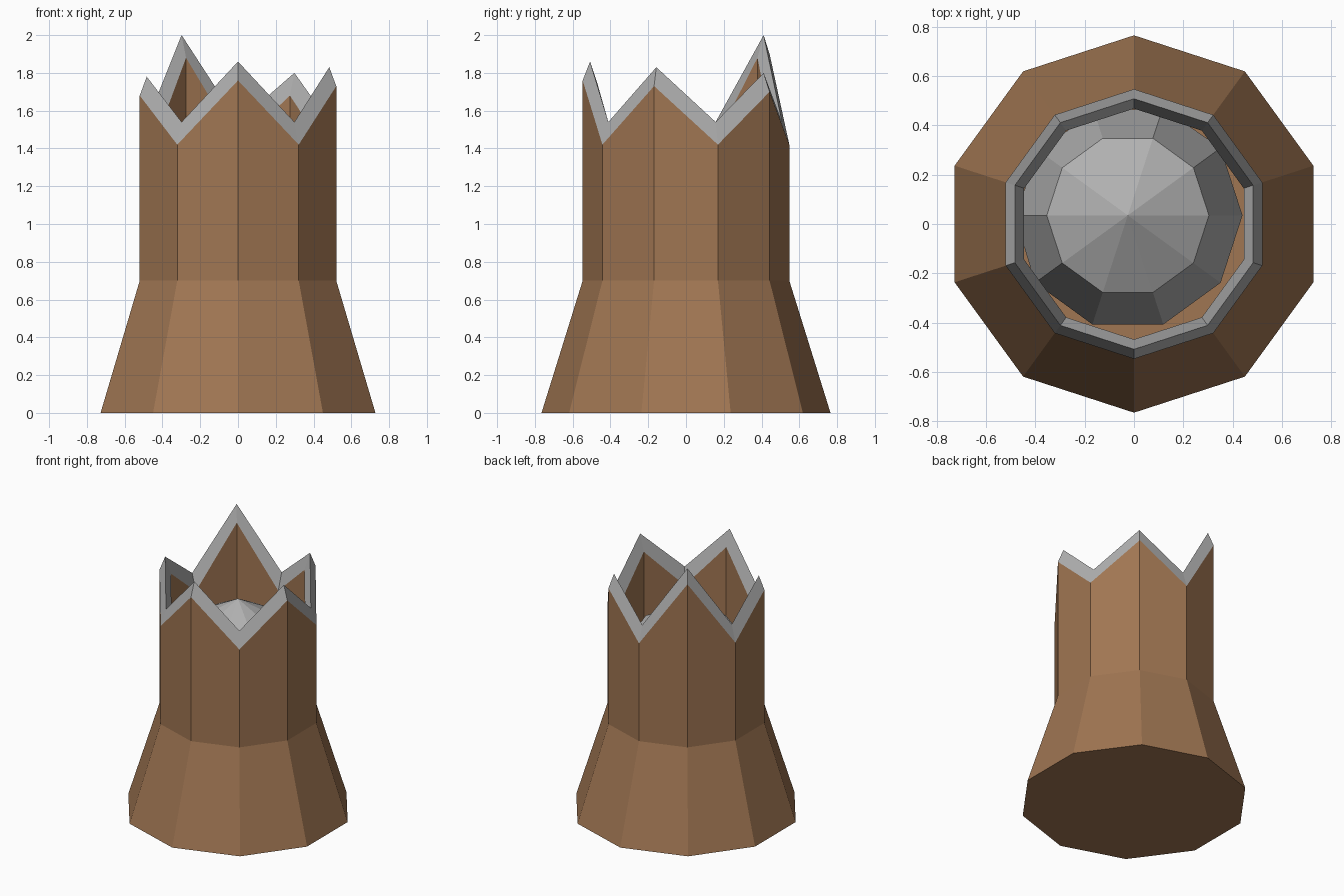
import bpy, bmesh, math
from mathutils import Matrix

SIDES = 10

cube = bpy.data.objects.get("Cube")
if cube:
    bpy.data.objects.remove(cube, do_unlink=True)


def material(name, rgb):
    mat = bpy.data.materials.new(name)
    mat.use_nodes = True
    colour = (*rgb, 1.0)
    mat.diffuse_color = colour
    mat.node_tree.nodes["Principled BSDF"].inputs["Base Color"].default_value = colour
    return mat


wood = material("brown_wood", (0.35, 0.18, 0.085))
stone = material("grey_stone", (0.44, 0.44, 0.44))


def make_object(name, bm, mats):
    mesh = bpy.data.meshes.new(name)
    bm.to_mesh(mesh)
    bm.free()
    for mat in mats:
        mesh.materials.append(mat)
    obj = bpy.data.objects.new(name, mesh)
    bpy.context.collection.objects.link(obj)
    return obj


def ring(bm, radius, heights):
    # Corners run counter-clockwise from the front (-y)
    step = 2 * math.pi / SIDES
    return [bm.verts.new((radius * math.sin(i * step), -radius * math.cos(i * step), z))
            for i, z in enumerate(heights)]


def bridge(bm, low, high, slot):
    for i in range(SIDES):
        j = (i + 1) % SIDES
        bm.faces.new((low[i], low[j], high[j], high[i])).material_index = slot


# Jagged crown: five splinter peaks with valleys between them
peaks = [1.86, 1.83, 1.80, 2.0, 1.78]
valley = 1.54
crest = [z for peak in peaks for z in (peak, valley)]
outer_edge = [z - (0.12 if z == valley else 0.1) for z in crest]
inner_edge = [z - 0.12 for z in crest]

# Hollow trunk: flared foot, straight wall, bevelled grey rim, inner wall, floor
bm = bmesh.new()
foot = ring(bm, 0.765, [0] * SIDES)
waist = ring(bm, 0.547, [0.7] * SIDES)
outer = ring(bm, 0.547, outer_edge)
ridge = ring(bm, 0.508, crest)
inner = ring(bm, 0.468, inner_edge)
floor = ring(bm, 0.468, [0.72] * SIDES)
bm.faces.new(reversed(foot))
bm.faces.new(floor)
bridge(bm, foot, waist, 0)
bridge(bm, waist, outer, 0)
bridge(bm, outer, ridge, 1)
bridge(bm, ridge, inner, 1)
bridge(bm, inner, floor, 0)
make_object("hollow_trunk", bm, [wood, stone])

# Faceted boulder wedged inside the hollow, set slightly off centre
bm = bmesh.new()
bmesh.ops.create_uvsphere(bm, u_segments=SIDES, v_segments=4, radius=0.465)
bm.transform(Matrix.Translation((-0.025, 0.035, 0.93))
             @ Matrix.Diagonal((1, 1, 1.27, 1))
             @ Matrix.Rotation(math.pi / 2, 4, 'Z'))
# Keep only the dome that shows above the trunk floor
low = [v for v in bm.verts if v.co.z < 0.9]
bmesh.ops.delete(bm, geom=low, context='VERTS')
# Pull in corners that would poke out past the trunk's outer wall
for v in bm.verts:
    reach = v.co.xy.length
    if reach > 0.485:
        v.co.x *= 0.485 / reach
        v.co.y *= 0.485 / reach
make_object("boulder", bm, [stone])
